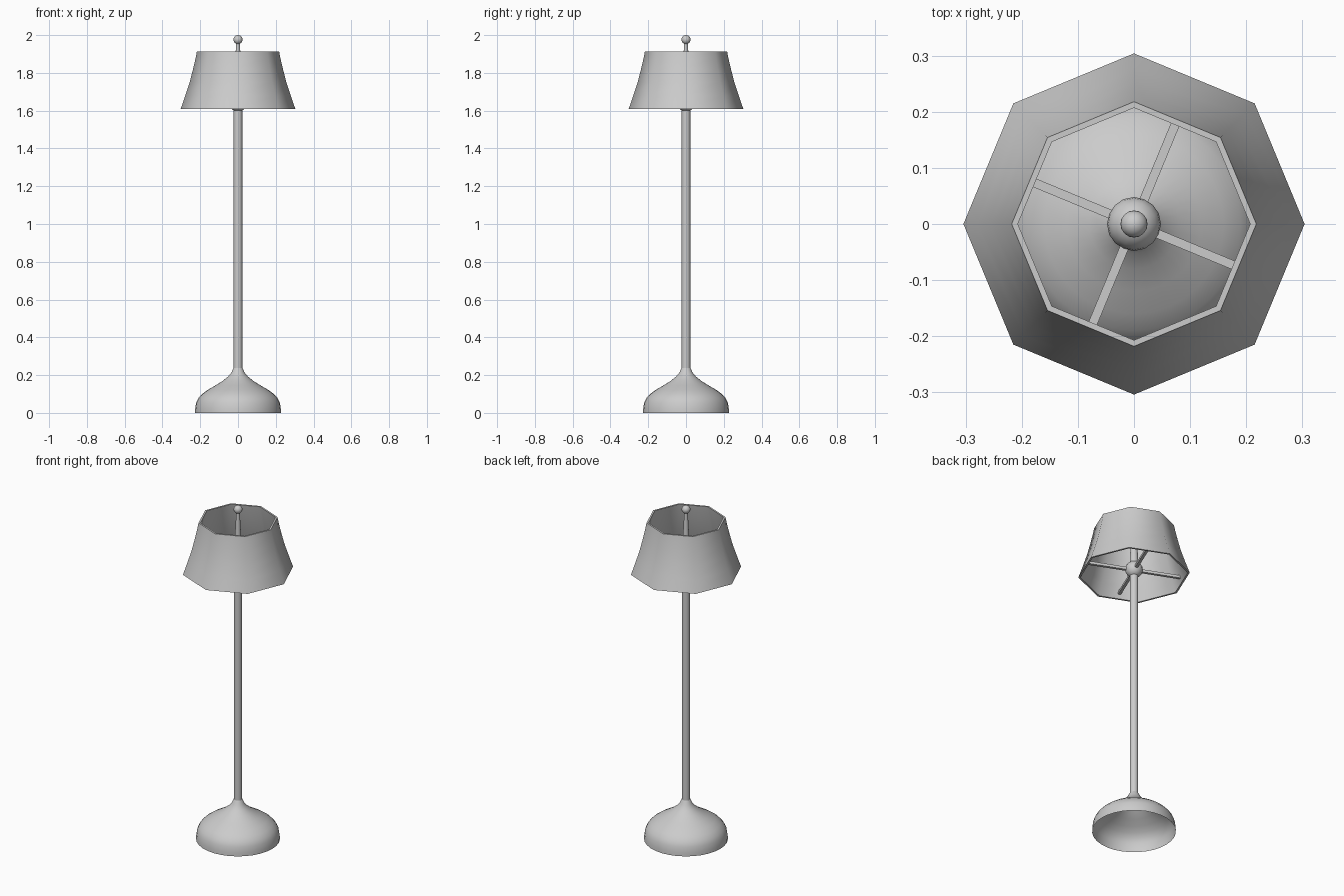
import bpy, math

if "Cube" in bpy.data.objects:
    bpy.data.objects.remove(bpy.data.objects["Cube"])


def lathe(name, profile, segs, closed=False, angle=40):
    """Revolve (radius, z) points, listed bottom to top, around the z axis."""
    verts, faces, rings = [], [], []
    for r, z in profile:
        if r == 0:
            rings.append([len(verts)] * segs)
            verts.append((0, 0, z))
        else:
            rings.append(list(range(len(verts), len(verts) + segs)))
            verts += [(r * math.cos(2 * math.pi * j / segs),
                       r * math.sin(2 * math.pi * j / segs), z) for j in range(segs)]
    pairs = list(zip(rings, rings[1:]))
    if closed:
        pairs.append((rings[-1], rings[0]))
    for a, b in pairs:
        for j in range(segs):
            k = (j + 1) % segs
            quad = [a[j], a[k], b[k], b[j]]
            faces.append(list(dict.fromkeys(quad)))
    mesh = bpy.data.meshes.new(name)
    mesh.from_pydata(verts, [], faces)
    obj = bpy.data.objects.new(name, mesh)
    bpy.context.collection.objects.link(obj)
    bpy.ops.object.select_all(action='DESELECT')
    obj.select_set(True)
    bpy.context.view_layer.objects.active = obj
    bpy.ops.object.shade_smooth_by_angle(angle=math.radians(angle))
    return obj


def ball(r, z, steps):
    pts = [(r * math.sin(math.pi * i / steps), z - r * math.cos(math.pi * i / steps))
           for i in range(1, steps)]
    return [(0, z - r)] + pts + [(0, z + r)]


# Hollow bell-shaped base, open underneath
lathe("base", [(0.228, 0), (0.227, 0.02), (0.222, 0.053), (0.21, 0.078), (0.19, 0.1),
               (0.16, 0.122), (0.12, 0.145), (0.08, 0.17), (0.052, 0.193),
               (0.034, 0.215), (0.027, 0.232), (0.022, 0.24)], 32)

# Pole
lathe("pole", [(0.023, 0.225), (0.023, 1.64)], 20)

# Round hub where the shade spokes meet
lathe("hub", ball(0.048, 1.643, 10), 16)

# Tapered stem and ball finial
lathe("finial_stem", [(0.024, 1.67), (0.022, 1.72), (0.018, 1.80), (0.013, 1.90),
                      (0.009, 1.965)], 16)
lathe("finial_ball", ball(0.024, 1.976, 12), 20)

# Eight-sided flared shade with wall thickness
outer = [(0.304, 1.608), (0.279, 1.68), (0.256, 1.75), (0.238, 1.82), (0.224, 1.88),
         (0.218, 1.912)]
inner = [(r - 0.011, z) for r, z in reversed(outer)]
lathe("shade", outer + inner, 8, closed=True, angle=50)

# Four spokes carrying the shade
for i in range(4):
    a = math.radians(67.5 + 90 * i)
    start, end = 0.03, 0.268
    mid = (start + end) / 2
    bpy.ops.mesh.primitive_cube_add(
        size=1, location=(mid * math.cos(a), mid * math.sin(a), 1.64), rotation=(0, 0, a))
    spoke = bpy.context.object
    spoke.name = f"spoke_{i + 1}"
    spoke.scale = (end - start, 0.016, 0.016)
